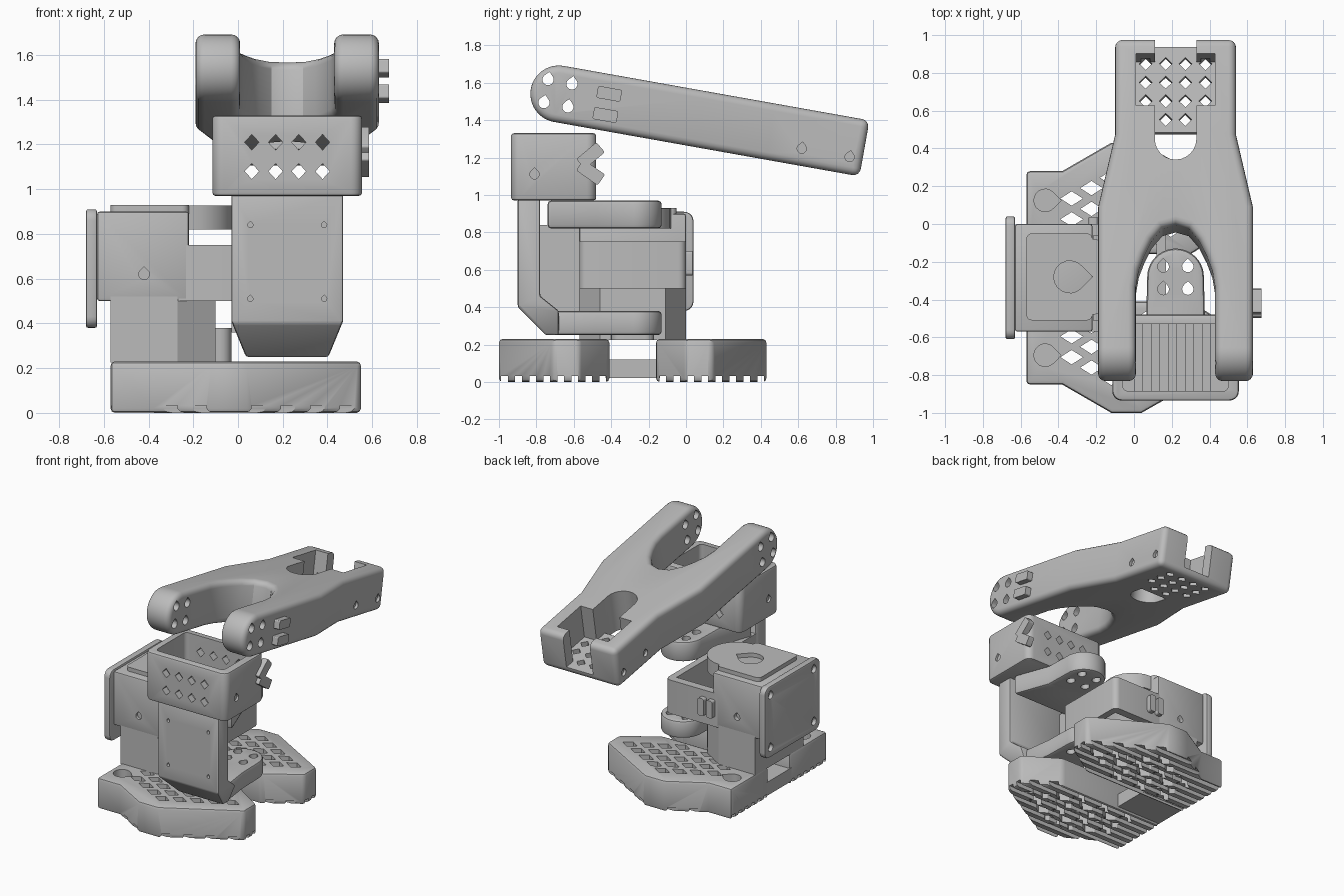
import bpy, bmesh
from math import sin, cos, pi, radians
from mathutils import Matrix

if "Cube" in bpy.data.objects:
    bpy.data.objects.remove(bpy.data.objects["Cube"])

GREY = (0.5, 0.5, 0.5, 1)
mat = bpy.data.materials.new("plain grey plastic")
mat.use_nodes = True
mat.diffuse_color = GREY
mat.node_tree.nodes["Principled BSDF"].inputs["Base Color"].default_value = GREY

AXES = {"x": lambda a, b, h: (h, a, b),
        "y": lambda a, b, h: (a, h, b),
        "z": lambda a, b, h: (a, b, h)}


# ---- outline helpers ----
def arc(cx, cy, r, start, end, n=12):
    return [(cx + r * cos(radians(start + (end - start) * i / n)),
             cy + r * sin(radians(start + (end - start) * i / n))) for i in range(n + 1)]


def rect(a0, a1, b0, b1, r=0):
    if not r:
        return [(a0, b0), (a1, b0), (a1, b1), (a0, b1)]
    return (arc(a1 - r, b1 - r, r, 0, 90, 5) + arc(a0 + r, b1 - r, r, 90, 180, 5)
            + arc(a0 + r, b0 + r, r, 180, 270, 5) + arc(a1 - r, b0 + r, r, 270, 360, 5))


def diamond(a, b, w, h):
    return [(a - w, b), (a, b - h), (a + w, b), (a, b + h)]


def teardrop(a, b, r, tip):
    return arc(a, b, r, tip + 45, tip + 315, 14) + [
        (a + 1.41 * r * cos(radians(tip)), b + 1.41 * r * sin(radians(tip)))]


# ---- solid helpers ----
def solid(*prisms):
    """Each prism is (outline, low, high, axis)."""
    bm = bmesh.new()
    for pts, lo, hi, axis in prisms:
        low = [bm.verts.new(AXES[axis](a, b, lo)) for a, b in pts]
        top = [bm.verts.new(AXES[axis](a, b, hi)) for a, b in pts]
        bm.faces.new(low)
        bm.faces.new(top)
        for i in range(len(pts)):
            j = (i + 1) % len(pts)
            bm.faces.new((low[i], low[j], top[j], top[i]))
    bmesh.ops.recalc_face_normals(bm, faces=bm.faces)
    return bm


def part(name, *prisms):
    bm = solid(*prisms)
    me = bpy.data.meshes.new(name)
    bm.to_mesh(me)
    bm.free()
    me.materials.append(mat)
    ob = bpy.data.objects.new(name, me)
    bpy.context.scene.collection.objects.link(ob)
    return ob


def bake(ob):
    graph = bpy.context.evaluated_depsgraph_get()
    ob.data = bpy.data.meshes.new_from_object(ob.evaluated_get(graph))
    ob.modifiers.clear()


def cut(ob, *prisms, op="DIFFERENCE"):
    tool = part("cutter", *prisms)
    tool.hide_render = True
    mod = ob.modifiers.new("cut", "BOOLEAN")
    mod.operation, mod.object, mod.solver = op, tool, "EXACT"
    bake(ob)
    bpy.data.objects.remove(tool)


def soften(ob, width, angle=50, segments=3):
    mod = ob.modifiers.new("soft", "BEVEL")
    mod.width, mod.segments = width, segments
    mod.limit_method, mod.angle_limit = "ANGLE", radians(angle)
    bake(ob)


def smooth(ob):
    for p in ob.data.polygons:
        p.use_smooth = True
    ob.data.set_sharp_from_angle(angle=radians(32))


# ---- feet: mirrored about the pan axis ----
MID = -0.285
for name, s in (("back_foot", 1), ("front_foot", -1)):
    plan = [(-.57, .125), (.3, .125), (.55, .285), (.55, .425), (.04, .715),
            (-.12, .715), (-.38, .565), (-.57, .565)]
    foot = part(name, ([(x, MID + s * v) for x, v in plan], 0, .23, "z"))
    soften(foot, .02, 30, 2)
    holes = []
    for i in range(9):
        for j in range(5):
            x, v = -.33 + .105 * i, .2 + .11 * j + .055 * (i % 2)
            if v < .6 - max(0, abs(x + .04) - .08) * .5 and v > .18 + max(0, x - .2) * .65 and x < .48:
                holes.append((diamond(x, MID + s * v, .06, .038), -.1, .4, "z"))
    holes.append((teardrop(-.47, MID + s * .41, .06, 0), .08, .4, "z"))
    cut(foot, *holes)
    cut(foot, *[(rect(-1, 1, MID + s * (.16 + .075 * i) - .018, MID + s * (.16 + .075 * i) + .018),
                 -.1, .032, "z") for i in range(8)])
    smooth(foot)

smooth(part("foot_bridge", (rect(-.57, -.2, -.43, -.14), .02, .12, "z")))

# ---- base pillar and motor housing ----
pillar_plan = [(-.57, -.57), (-.27, -.57), (-.1, -.46), (-.1, -.11), (-.27, 0), (-.57, 0)]
smooth(part("pillar", (pillar_plan, .225, .52, "z")))
smooth(part("pillar_ledge", (rect(-.3, -.03, -.4, -.17, .05), .225, .38, "z")))

housing = part("motor_housing", (rect(-.63, -.22, -.57, 0), .5, .9, "z"))
soften(housing, .012, 50, 2)
cut(housing, *[(teardrop(-.42, .62, .024, 90), lo, lo + .06, "y") for lo in (-.61, -.03)])
smooth(housing)

band = part("motor_band", (rect(-.3, .17, -.57, 0, .04), .5, .75, "z"))
cut(band, (rect(-.215, .12, -.51, -.06), .3, 1, "z"))
smooth(band)

cap = part("motor_cap", (rect(-.57, -.22, -.51, -.05, .03), .8, .93, "z"),
           (arc(-.22, -.28, .2, -90, 90), .82, .928, "z"))
cut(cap, (teardrop(-.34, -.28, .085, 0), .85, 1.1, "z"))
smooth(cap)

plate = part("end_plate", (rect(-.61, .04, .38, .91, .05), -.68, -.63, "x"))
cut(plate, *[(teardrop(y, z, .025, 90), -.8, -.65, "x") for y in (-.54, -.03) for z in (.45, .84)])
soften(plate, .01, 50, 2)
smooth(plate)

for i, x in enumerate((-.24, -.17)):
    smooth(part(f"band_clip_{i}", (rect(x, x + .05, .57, .7, .015), -.01, .035, "y")))

# ---- shoulder bracket: wall with two round lugs ----
CX = .22
wall = part("shoulder_wall", ([(-.9, .98), (-.9, .4), (-.75, .25), (-.68, .25), (-.68, .38),
                               (-.78, .46), (-.78, .98)], CX - .25, CX + .25, "x"))
cut(wall, *[([(CX + s * .25, .41), (CX + s * .18, .24), (CX + s * .4, .24), (CX + s * .4, .41)],
             -2, 1, "y") for s in (-1, 1)])
soften(wall, .02, 40, 2)
cut(wall, *[(teardrop(CX + s * .165, z, .012, 90), -1, -.87, "y") for s in (-1, 1) for z in (.51, .84)])
smooth(wall)
smooth(part("shoulder_flange", (rect(-.79, -.57, .36, .84), CX - .25, CX - .2, "x")))

for name, lo, hi, w in (("upper_lug", .82, .97, .25), ("lower_lug", .25, .38, .19)):
    lug = part(name, ([(CX + w, -.74), (CX + .155, -.48)] + arc(CX, -.28, .15, 0, 180, 20)
                      + [(CX - .155, -.48), (CX - w, -.74)], lo, hi, "z"))
    soften(lug, .02, 50, 2)
    cut(lug, *[(teardrop(CX + s * .065, MID + t * .06, .03, 90), 0, 2, "z")
               for s in (-1, 1) for t in (-1, 1)])
    smooth(lug)

# ---- open cup on top of the shoulder ----
cup = part("elbow_cup", (rect(CX - .335, CX + .335, -.935, -.48, .05), .97, 1.33, "z"))
soften(cup, .015, 50, 2)
cut(cup, (rect(CX - .28, CX + .28, -.885, -.53, .03), 1.0, 1.6, "z"))
cut(cup, *[(diamond(CX + dx, z, .032, .035), -2, 1, "y")
           for dx in (-.158, -.052, .052, .158) for z in (1.08, 1.21)])
cut(cup, *[(teardrop(-.81, 1.11, .025, 90), lo, lo + .08, "x") for lo in (CX - .4, CX + .32)])
smooth(cup)
part("cup_ribs", *[(rect(x, x + .045, -.885, -.53), .99, 1.03, "z")
                   for x in (.0, .09, .18, .27, .36)])
for i, z in enumerate((1.12, 1.21)):
    clip = part(f"cup_clip_{i}", (rect(-.07, .07, -.035, .035, .01), .54, .585, "x"))
    clip.matrix_world = Matrix.Translation((0, -.51, z)) @ Matrix.Rotation(radians(-35 + 75 * i), 4, "X")
    smooth(clip)

# ---- forked upper arm, modelled level then tilted ----
half = [(.21, -.4), (.41, -.4), (.41, .76), (.32, 1.15), (.32, 1.9)]
arch = [(.21, .33), (.195, .42), (.165, .5), (.125, .58), (.07, .645), (0, .665)]
right_side = arch[::-1] + half
plan = [(x, v) for x, v in right_side] + [(-x, v) for x, v in right_side[:0:-1]]
arm = part("upper_arm", (plan, -.4, .4, "z"))
cut(arm, (arc(0, 0, .152, 90, 270, 24) + [(1.66, -.152), (1.66, .152)], -1, 1, "x"), op="INTERSECT")
soften(arm, .04, 50, 4)
cut(arm, (rect(-.21, .21, 1.3, 1.58), -.1, .4, "z"))
cut(arm, (rect(-.11, .11, 1.12, 1.8), -.1, .4, "z"))
cut(arm, (arc(0, 1.12, .11, 180, 360) + [(.11, 1.2), (-.11, 1.2)], -.4, .4, "z"))
cut(arm, *[(diamond(x, 1.27 + .1 * j, .034, .034), -.4, 0, "z")
           for x in (-.158, -.052, .052, .158) for j in range(4) if j or abs(x) < .1])
cut(arm, *[(teardrop(v, h, .03, 90), -1, 1, "x") for v in (-.07, .06) for h in (-.06, .065)])
cut(arm, *[(teardrop(v, -.06, .025, 90), lo, lo + .06, "x")
           for v in (1.33, 1.59) for lo in (-.36, .3)])
smooth(arm)
clips = [part(f"arm_clip_{i}", (rect(.2, .33, h, h + .065, .01), .39, .455, "x"))
         for i, h in enumerate((-.1, .015))]
tilt = Matrix.Translation((CX, -.68, 1.54)) @ Matrix.Rotation(radians(-10.1), 4, "X")
for ob in [arm] + clips:
    ob.matrix_world = tilt
